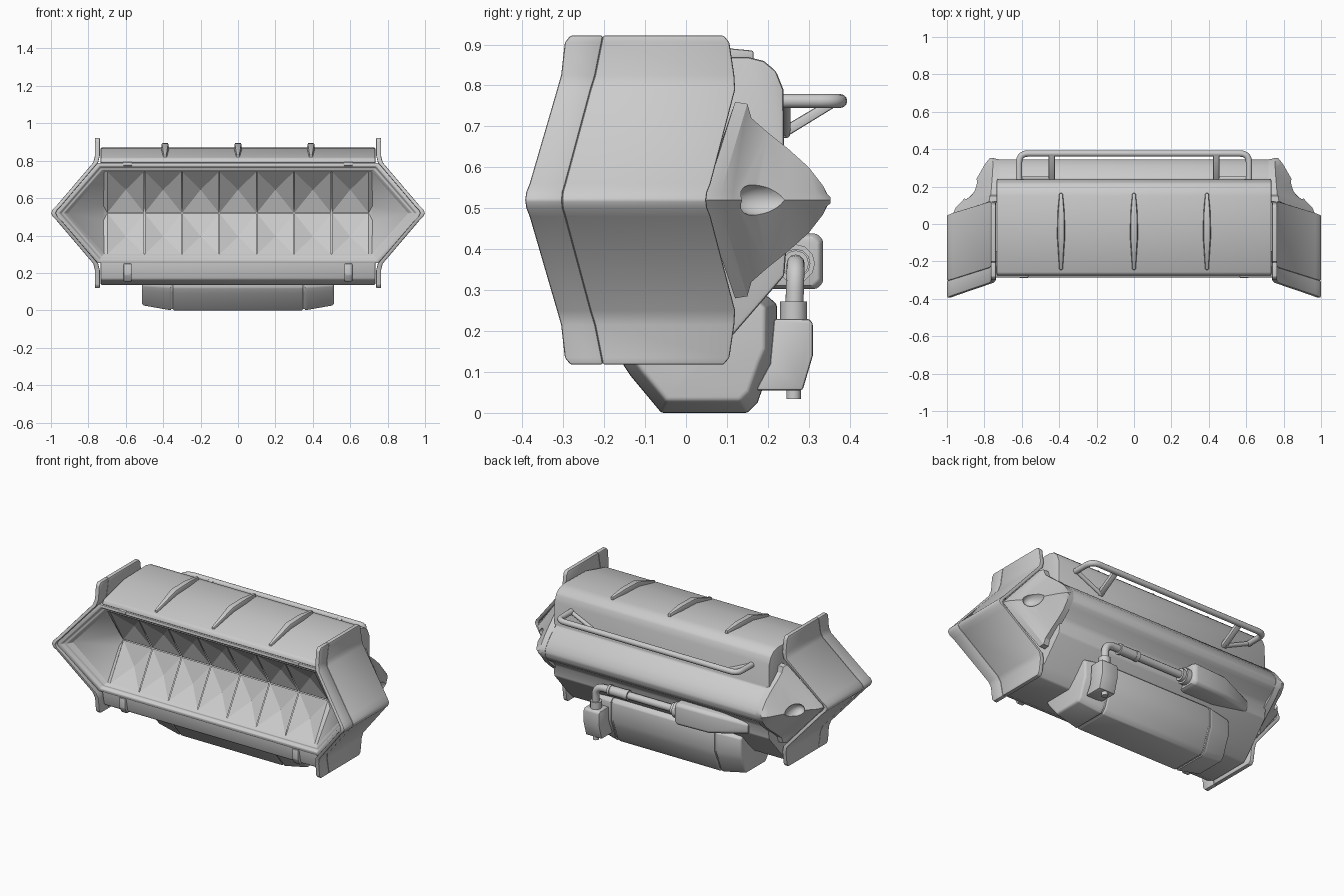
import bpy, bmesh
from math import radians
from mathutils import Vector

if "Cube" in bpy.data.objects:
    bpy.data.objects.remove(bpy.data.objects["Cube"])


def mesh(name, verts, faces, bevel=0.0, seg=2):
    me = bpy.data.meshes.new(name)
    me.from_pydata([Vector(v) for v in verts], [], faces)
    bm = bmesh.new()
    bm.from_mesh(me)
    bmesh.ops.recalc_face_normals(bm, faces=bm.faces)
    bm.to_mesh(me)
    bm.free()
    ob = bpy.data.objects.new(name, me)
    bpy.context.collection.objects.link(ob)
    if bevel:
        m = ob.modifiers.new("bevel", 'BEVEL')
        m.width, m.segments, m.limit_method = bevel, seg, 'ANGLE'
        m.angle_limit = radians(28)
    return ob


def loft(name, loops, bevel=0.0, caps='ngon'):
    """Skin equal-length closed loops; caps: ngon, strip (thin sheet) or none."""
    n = len(loops[0])
    verts = [p for l in loops for p in l]
    faces = [(k*n + i, k*n + (i+1) % n, (k+1)*n + (i+1) % n, (k+1)*n + i)
             for k in range(len(loops) - 1) for i in range(n)]
    for b in (0, (len(loops) - 1)*n):
        if caps == 'ngon':
            faces.append([b + i for i in range(n)])
        elif caps == 'strip':
            faces += [(b+i, b+i+1, b+n-2-i, b+n-1-i) for i in range(n//2 - 1)]
    return mesh(name, verts, faces, bevel)


def prism(name, prof, x0, x1, bevel=0.0):
    return loft(name, [[(x, y, z) for y, z in prof] for x in (x0, x1)], bevel)


def tube(name, pts, r):
    cu = bpy.data.curves.new(name, 'CURVE')
    cu.dimensions, cu.bevel_depth, cu.bevel_resolution, cu.use_fill_caps = '3D', r, 4, True
    sp = cu.splines.new('POLY')
    sp.points.add(len(pts) - 1)
    for p, c in zip(sp.points, pts):
        p.co = (*c, 1)
    sp.use_smooth = True
    ob = bpy.data.objects.new(name, cu)
    bpy.context.collection.objects.link(ob)
    return ob


def rounded(pts, r):
    """Replace the inner corners of a path by small arcs."""
    pts = [Vector(p) for p in pts]
    out = [pts[0]]
    for a, b, c in zip(pts, pts[1:], pts[2:]):
        p, q = b + (a-b).normalized()*r, b + (c-b).normalized()*r
        out += [p*(1-t)**2 + b*2*t*(1-t) + q*t*t for t in (0, .2, .4, .6, .8, 1)]
    return out + [pts[-1]]


# main housing with a V-shaped front recess and a rear bulge
prism("housing", [(-.28, .79), (-.265, .815), (-.07, .865), (.15, .87), (.19, .86), (.22, .835), (.238, .79),
                  (.24, .645), (.26, .635), (.31, .585), (.337, .55), (.346, .52), (.337, .488), (.315, .465),
                  (.26, .425), (.245, .40), (.24, .335), (.11, .185), (.06, .135), (-.2, .135),
                  (-.26, .165), (-.28, .26),
                  (-.25, .27), (-.02, .50), (-.02, .54), (-.25, .78)], -.735, .735, .008)

# roof ribs, widest in the middle
for i, x in enumerate((-.39, 0, .39)):
    st = [(-.245, .815, .832, .01), (-.07, .86, .892, .022), (.06, .86, .895, .02), (.165, .86, .885, .01)]
    loft(f"roof_rib_{i}", [[(x-w, y, a), (x+w, y, a), (x+w*.8, y, b), (x-w*.8, y, b)]
                           for y, a, b, w in st], .005)

# six-sided front frame
def hexa(cx, h, tip, yc, yt):
    return [(-cx, yc, .52+h), (cx, yc, .52+h), (tip, yt, .52),
            (cx, yc, .52-h), (-cx, yc, .52-h), (-tip, yt, .52)]

loft("front_frame", [hexa(.75, .268, .985, -.2, -.3), hexa(.75, .268, .985, -.285, -.375),
                     hexa(.738, .25, .955, -.285, -.37), hexa(.735, .24, .945, -.268, -.35),
                     hexa(.728, .232, .93, -.268, -.345), hexa(.715, .22, .91, -.25, -.31)],
     .004, 'none')

# reflector: two rows of seven sunken pyramid cells
verts, faces = [], []
YF, YB = -.25, -.12
for s in (-1, 1):
    for i in range(7):
        x, b, g = -.7 + i*.2, len(verts), .002
        verts += [(x+g, YF, .52+s*.22), (x+.2-g, YF, .52+s*.22), (x+.2-g, YB, .52+s*.002),
                  (x+g, YB, .52+s*.002), (x+.1, (YF+YB)/2+.03, .52+s*.125)]
        faces += [(b+k, b+(k+1) % 4, b+4) for k in range(4)]
mesh("reflector_cells", verts, faces)

for s in (-1, 1):
    side = "right" if s > 0 else "left"

    # triangular pocket at each end of the reflector
    mesh(f"end_pocket_{side}", [(s*.912, -.31, .52), (s*.715, -.25, .74), (s*.72, -.13, .56),
                                (s*.72, -.13, .48), (s*.715, -.25, .30),
                                (s*.698, -.25, .74), (s*.698, YB, .52), (s*.698, -.25, .30)],
         [(0, 1, 2), (0, 2, 3), (0, 3, 4), (1, 5, 6, 2), (2, 6, 3), (3, 6, 7, 4)])

    # folded side shield in two pieces with a seam between
    up = [(.765, .922), (.765, .905), (.765, .825), (.774, .79), (.97, .56), (.99, .54), (1, .52)]
    xz = up + [(x, 1.04-z) for x, z in up[-2::-1]]
    def sheet(ys, d=0):
        ys = [y + d for y in list(ys) + list(ys)[-2::-1]]
        o = [(s*x, y, z) for (x, z), y in zip(xz, ys)]
        return o + [(s*(x-.026), y, z) for (x, z), y in list(zip(xz, ys))[::-1]]
    front = (-.282, -.296, -.305, -.315, -.382, -.39, -.393)
    seam = (-.203, -.206, -.222, -.233, -.295, -.301, -.303)
    back = (.092, .106, .118, .12, .06, .052, .049)
    loft(f"shield_front_{side}", [sheet(front), sheet(seam)], .005, 'strip')
    loft(f"shield_rear_{side}", [sheet(seam), sheet(back)], .005, 'strip')

    # concave rear cap tapering to the bulge
    secs = [(.972, .045, .775, .12, .24), (.955, .085, .77, .15, .235), (.925, .115, .765, .16, .20),
            (.88, .17, .762, .20, .165), (.84, .245, .758, .25, .125), (.80, .315, .755, .30, .08),
            (.78, .342, .755, .335, .035), (.77, .353, .755, .345, .015)]
    cap = loft(f"rear_cap_{side}",
               [[(s*.72, yc, .52+h), (s*cx, yc, .52+h), (s*(tx-.014), yt, .52+min(.02, h*.5)), (s*tx, yt, .52),
                 (s*(tx-.014), yt, .52-min(.02, h*.5)), (s*cx, yc, .52-h), (s*.72, yc, .52-h)]
                for tx, yt, cx, yc, h in secs])
    # oval dent in the cap
    bpy.ops.mesh.primitive_uv_sphere_add(segments=24, ring_count=12, location=(s*.875, .19, .52))
    cut = bpy.context.object
    cut.name, cut.scale, cut.hide_render = f"dent_cutter_{side}", (.045, .075, .042), True
    bo = cap.modifiers.new("dent", 'BOOLEAN')
    bo.operation, bo.object, bo.solver = 'DIFFERENCE', cut, 'EXACT'

    # small straps and clips on the front edges
    prism(f"lower_strap_{side}", [(-.287, .25), (-.287, .19), (-.268, .155), (-.24, .155), (-.24, .25)],
          s*.59-.021, s*.59+.021, .005)
    prism(f"upper_clip_{side}", [(-.288, .79), (-.288, .772), (-.25, .772), (-.25, .80)],
          s*.59-.025, s*.59+.025, .004)

    # rail brackets with a brace along the wall
    prism(f"rail_bracket_{side}", [(.23, .695), (.37, .778), (.385, .76), (.23, .665)],
          s*.44-.017, s*.44+.017, .005)
    tube(f"rail_brace_{side}", [(s*.61, .243, .76), (s*.44, .243, .682)], .012)

    # tapered tank ends
    def tank(k, x):
        p = [(-.16, .2), (-.155, .12), (-.135, .09), (-.06, 0), (.15, 0), (.175, .025), (.205, .11),
             (.222, .15), (.222, .265), (.2, .285), (.1, .285)]
        return [(x, .03+(y-.03)*k, .2+(z-.2)*k) for y, z in p]
    loft(f"tank_end_{side}", [tank(1, s*.358), tank(.985, s*.375), tank(.87, s*.505), tank(.83, s*.513)], .005)

# tank middle and the groove core
loft("tank_middle", [tank(.985, -.348), tank(1, -.34), tank(1, .34), tank(.985, .348)], .005)
loft("tank_groove", [tank(.96, -.37), tank(.96, .37)])

# rear rail
tube("rear_rail", rounded([(-.615, .22, .762), (-.615, .377, .762), (.615, .377, .762), (.615, .22, .762)], .05), .017)

# rear pipe with collars
tube("rear_pipe", rounded([(-.16, .268, .365), (.43, .268, .365), (.43, .263, .2)], .06), .022)
for i, (x0, x1, r) in enumerate(((.2, .225, .03), (.225, .32, .028), (.32, .335, .032),
                                 (-.12, -.1, .036), (-.16, -.12, .047))):
    tube(f"pipe_collar_{i}", [(x0, .268, .365), (x1, .268, .365)], r)
tube("valve_collar", [(.43, .263, .22), (.43, .263, .272)], .033)
tube("valve_nozzle", [(.43, .263, .034), (.43, .263, .07)], .018)
prism("valve_box", [(.17, .055), (.285, .055), (.31, .14), (.31, .22), (.3, .23), (.215, .23), (.205, .12)],
      .375, .485, .01)

# pipe housing that tapers into the hull
def block(x, y1, z0, z1):
    return [(x, .18, z0), (x, y1-.015, z0), (x, y1, z0+.015), (x, y1, z1-.015), (x, y1-.015, z1), (x, .18, z1)]
loft("pipe_housing", [block(-.15, .325, .31, .43), block(-.17, .335, .303, .438),
                      block(-.38, .325, .303, .435), block(-.6, .25, .33, .40)], .006)

# bake modifiers, drop cutters, smooth by angle
bpy.ops.object.select_all(action='SELECT')
bpy.context.view_layer.objects.active = bpy.data.objects["housing"]
bpy.ops.object.convert(target='MESH')
for o in [o for o in bpy.data.objects if "cutter" in o.name]:
    bpy.data.objects.remove(o)
bpy.ops.object.select_all(action='SELECT')
bpy.context.view_layer.objects.active = bpy.data.objects["housing"]
bpy.ops.object.shade_smooth_by_angle(angle=radians(32))
bpy.data.objects["reflector_cells"].data.shade_flat()
